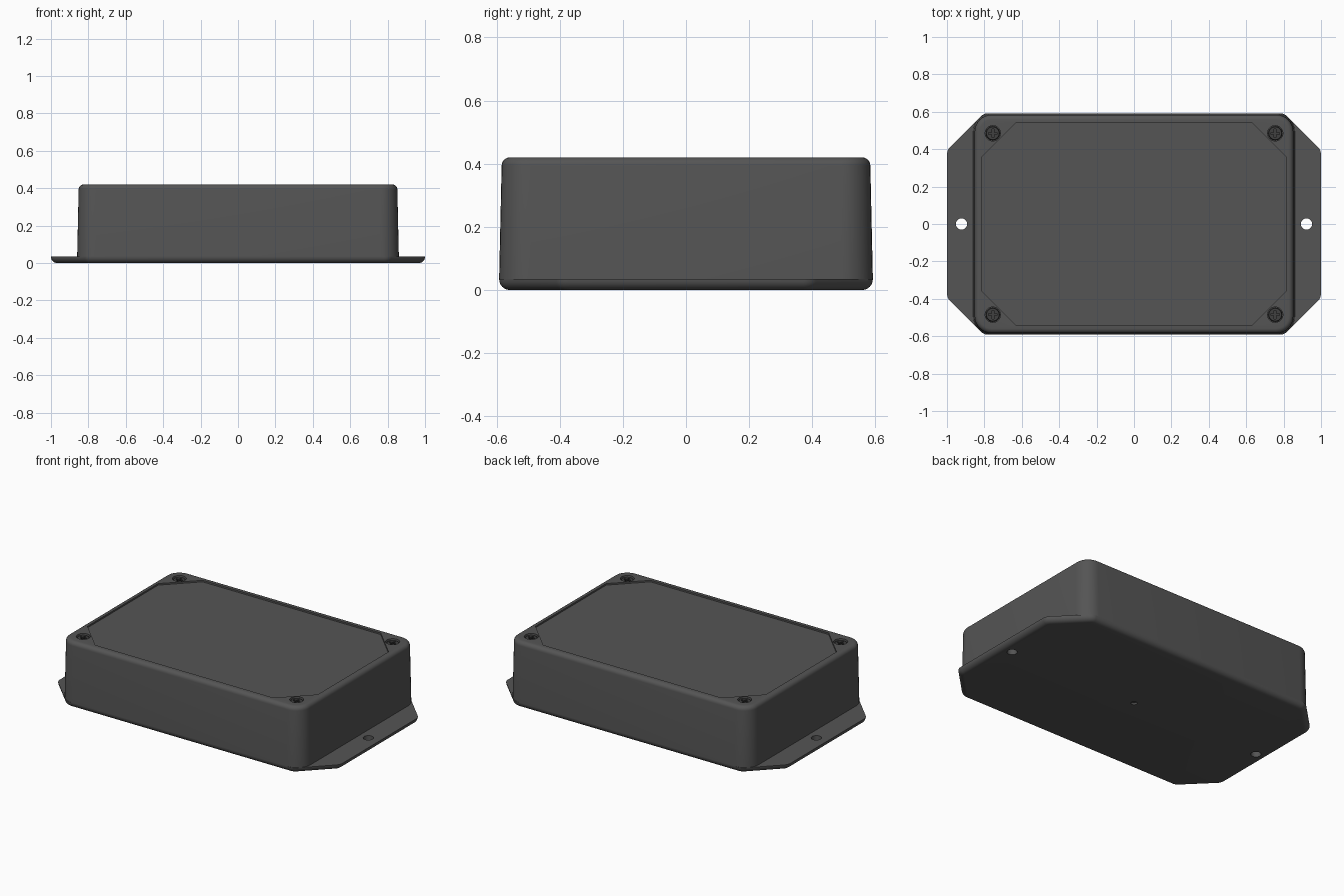
import bpy, bmesh, math
from mathutils import Vector

if "Cube" in bpy.data.objects:
    bpy.data.objects.remove(bpy.data.objects["Cube"])


def finish(name, bm):
    bmesh.ops.recalc_face_normals(bm, faces=bm.faces)
    mesh = bpy.data.meshes.new(name)
    bm.to_mesh(mesh)
    bm.free()
    ob = bpy.data.objects.new(name, mesh)
    bpy.context.collection.objects.link(ob)
    return ob


def outline(pts, r, d, seg):
    """Convex counter-clockwise polygon, corners rounded by r, inset by d."""
    out, n = [], len(pts)
    for i in range(n):
        a, b, c = (Vector(pts[(i + k) % n]) for k in (-1, 0, 1))
        e1, e2 = (b - a).normalized(), (c - b).normalized()
        n1, n2 = Vector((e1.y, -e1.x)), Vector((e2.y, -e2.x))
        centre = b - (n1 + n2) * r / (1 + n1.dot(n2))
        a1 = math.atan2(n1.y, n1.x)
        turn = math.atan2(n1.cross(n2), n1.dot(n2))
        for k in range(seg + 1):
            t = a1 + turn * k / seg
            out.append(centre + (r - d) * Vector((math.cos(t), math.sin(t))))
    return out


def loft(name, pts, r, profile, seg=8):
    """Stack insets of one outline; profile is a list of (inset, z)."""
    bm = bmesh.new()
    rings = [[bm.verts.new((p.x, p.y, z)) for p in outline(pts, r, d, seg)]
             for d, z in profile]
    for lo, hi in zip(rings, rings[1:]):
        for i in range(len(lo)):
            j = (i + 1) % len(lo)
            bm.faces.new((lo[i], lo[j], hi[j], hi[i]))
    bm.faces.new(rings[0][::-1])
    bm.faces.new(rings[-1])
    return finish(name, bm)


def cylinder(name, x, y, z0, z1, r, r_top=None, seg=32):
    bm = bmesh.new()
    bmesh.ops.create_cone(bm, cap_ends=True, segments=seg, radius1=r,
                          radius2=r if r_top is None else r_top, depth=z1 - z0)
    bmesh.ops.translate(bm, verts=bm.verts, vec=(x, y, (z0 + z1) / 2))
    return finish(name, bm)


def box(name, x, y, z, sx, sy, sz):
    bm = bmesh.new()
    bmesh.ops.create_cube(bm, size=1)
    bmesh.ops.scale(bm, verts=bm.verts, vec=(sx, sy, sz))
    bmesh.ops.translate(bm, verts=bm.verts, vec=(x, y, z))
    return finish(name, bm)


def cut(ob, cutters):
    bpy.context.view_layer.objects.active = ob
    for c in cutters:
        c.hide_render = True
        m = ob.modifiers.new("cut", 'BOOLEAN')
        m.operation, m.solver, m.object = 'DIFFERENCE', 'EXACT', c
        bpy.ops.object.modifier_apply(modifier=m.name)
        bpy.data.objects.remove(c)


def smooth(ob, angle=30):
    bpy.ops.object.select_all(action='DESELECT')
    ob.select_set(True)
    bpy.context.view_layer.objects.active = ob
    bpy.ops.object.shade_smooth_by_angle(angle=math.radians(angle))


def paint(ob, mat):
    ob.data.materials.clear()
    ob.data.materials.append(mat)


def octagon(x, y, cx, cy):
    return [(x, -cy), (x, cy), (cx, y), (-cx, y),
            (-x, cy), (-x, -cy), (-cx, -y), (cx, -y)]


def material(name, v):
    m = bpy.data.materials.new(name)
    m.diffuse_color = (v, v, v, 1)
    m.use_nodes = True
    m.node_tree.nodes["Principled BSDF"].inputs["Base Color"].default_value = m.diffuse_color
    return m


plastic, steel = material("dark_plastic", 0.09), material("dark_steel", 0.05)
TOP, PLATE = 0.42, 0.035
corners = [(sx * 0.755, sy * 0.485) for sx in (-1, 1) for sy in (-1, 1)]
quarter = [math.radians(15 * k) for k in range(7)]

# Mounting plate with rounded lower edge, two screw holes and a moulding mark
R = 0.034
plate = loft("mounting_plate", octagon(1, 0.592, 0.803, 0.395), 0.06,
             [(R * (1 - math.sin(t)), R * (1 - math.cos(t))) for t in quarter]
             + [(0, PLATE)])
cut(plate, [cylinder("hole_cutter", s * 0.922, 0, -0.1, 0.1, 0.03) for s in (-1, 1)]
    + [cylinder("mark_cutter", 0, 0, -0.1, 0.012, 0.018)])

# Drafted box with rounded top edge, recessed label panel and screw wells
F, DRAFT = 0.026, 0.008
rect = [(0.86, -0.592), (0.86, 0.592), (-0.86, 0.592), (-0.86, -0.592)]
body = loft("enclosure_body", rect, 0.1,
            [(0, PLATE)] + [(DRAFT + F * (1 - math.cos(t)), TOP - F + F * math.sin(t))
                            for t in quarter])
panel = loft("panel_cutter", octagon(0.815, 0.542, 0.63, 0.357), 0.004,
             [(0, TOP - 0.01), (0, TOP + 0.1)], 1)
cut(body, [panel] + [cylinder("well_cutter", x, y, TOP - 0.03, TOP + 0.1, 0.041)
                     for x, y in corners])

for ob in (plate, body):
    paint(ob, plastic)
    smooth(ob)

# Cross-slotted lid screws
for i, (x, y) in enumerate(corners):
    screw = cylinder(f"lid_screw_{i + 1}", x, y, TOP - 0.032, TOP - 0.008, 0.038, 0.034)
    cut(screw, [box("slot_cutter", x, y, TOP, 0.046, 0.011, 0.046),
                box("slot_cutter", x, y, TOP, 0.011, 0.046, 0.046)])
    paint(screw, steel)
    smooth(screw)
